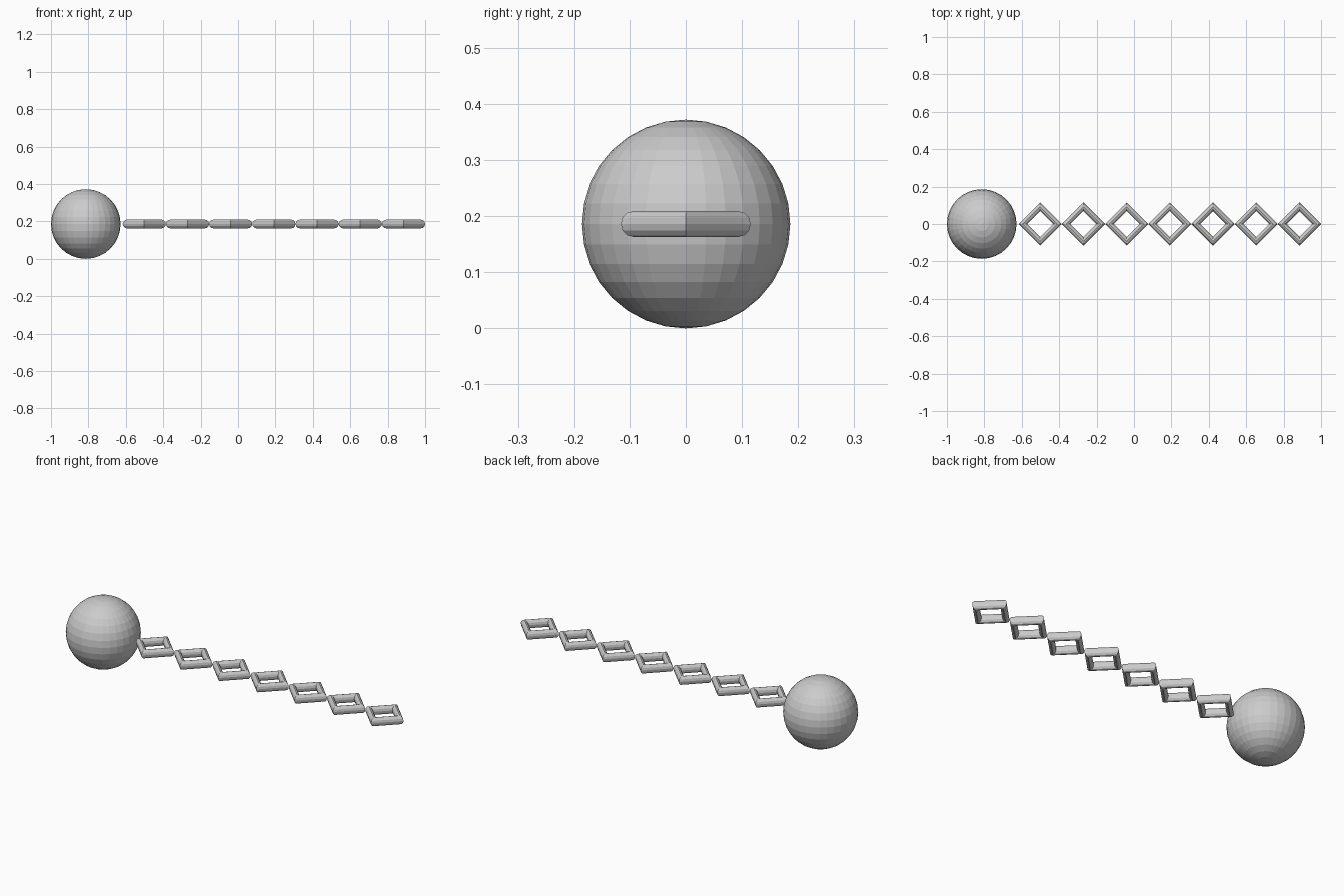
import bpy
import math

cube = bpy.data.objects.get("Cube")
if cube:
    bpy.data.objects.remove(cube, do_unlink=True)

RADIUS = 0.186        # ball
LINK_HALF = 0.1155    # link centre to corner
TUBE = 0.0232         # link tube radius
LINKS = 7

# Single grey metal
metal = bpy.data.materials.new("grey_metal")
metal.use_nodes = True
grey = (0.6, 0.6, 0.6, 1)
metal.diffuse_color = grey
metal.node_tree.nodes["Principled BSDF"].inputs["Base Color"].default_value = grey


def finish(name):
    obj = bpy.context.object
    obj.name = name
    obj.data.materials.clear()
    obj.data.materials.append(metal)
    bpy.ops.object.shade_flat()


# Heavy ball
bpy.ops.mesh.primitive_uv_sphere_add(
    segments=32, ring_count=16, radius=RADIUS, location=(RADIUS - 1, 0, RADIUS))
finish("ball")

# Row of diamond-shaped chain links, touching corner to corner
for i in range(LINKS):
    x = 1 - LINK_HALF * (2 * (LINKS - i) - 1)
    bpy.ops.mesh.primitive_torus_add(
        major_segments=4, minor_segments=12,
        major_radius=LINK_HALF - TUBE, minor_radius=TUBE,
        location=(x, 0, RADIUS))
    finish(f"chain_link_{i + 1}")
